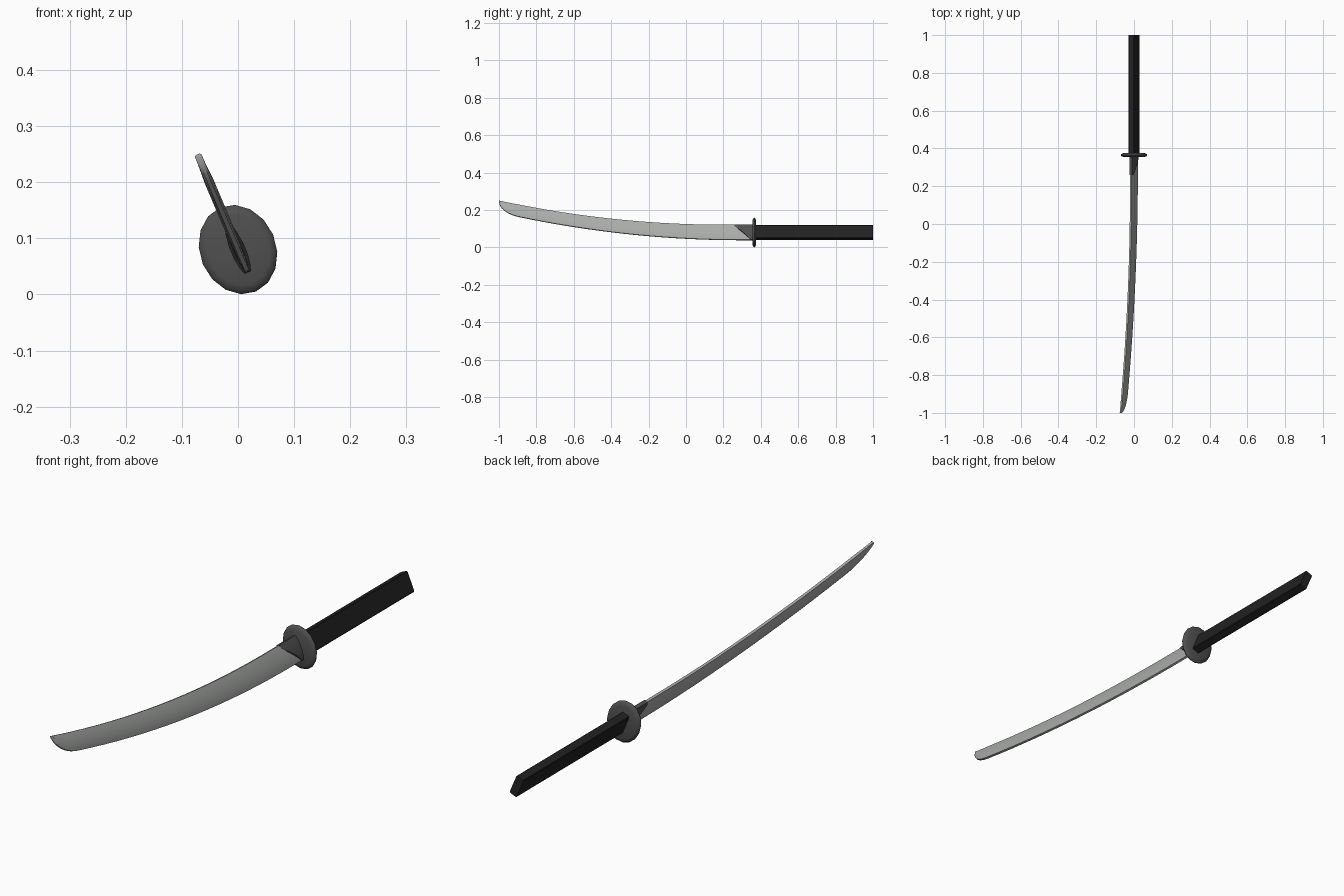
import bpy, math

if "Cube" in bpy.data.objects:
    bpy.data.objects.remove(bpy.data.objects["Cube"])

TILT = math.radians(23)
C, S = math.cos(TILT), math.sin(TILT)


def place(v, y, u):
    """Thickness v, length y, blade height u -> tilted world position."""
    return (v * C - u * S, y, 0.08 + u * C + v * S)


def material(name, rgb):
    m = bpy.data.materials.new(name)
    m.diffuse_color = (*rgb, 1)
    m.use_nodes = True
    m.node_tree.nodes["Principled BSDF"].inputs["Base Color"].default_value = m.diffuse_color
    return m


steel = material("blade steel", (0.40, 0.415, 0.40))
iron = material("dark iron", (0.08, 0.08, 0.08))
black = material("black wrap", (0.016, 0.016, 0.016))


def loft(name, rings, mat, smooth=None):
    """Skin equal-sized rings of (v, y, u) points and cap both ends."""
    n = len(rings[0])
    verts = [place(*p) for r in rings for p in r]
    faces = [(k * n + i, (k + 1) * n + i, (k + 1) * n + (i + 1) % n, k * n + (i + 1) % n)
             for k in range(len(rings) - 1) for i in range(n)]
    faces += [tuple(range(n)), tuple(reversed(range((len(rings) - 1) * n, len(rings) * n)))]
    me = bpy.data.meshes.new(name)
    me.from_pydata(verts, [], faces)
    ob = bpy.data.objects.new(name, me)
    bpy.context.collection.objects.link(ob)
    me.materials.append(mat)
    bpy.ops.object.select_all(action='DESELECT')
    ob.select_set(True)
    bpy.context.view_layer.objects.active = ob
    bpy.ops.object.mode_set(mode='EDIT')
    bpy.ops.mesh.select_all(action='SELECT')
    bpy.ops.mesh.normals_make_consistent(inside=False)
    bpy.ops.object.mode_set(mode='OBJECT')
    if smooth:
        bpy.ops.object.shade_smooth_by_angle(angle=math.radians(smooth))
    return ob


# half section: (fraction of height from edge to spine, half thickness)
HALF = [(0.0, 0.004), (0.12, 0.0065), (0.35, 0.0085), (0.6, 0.0085), (0.85, 0.0065), (1.0, 0.0045)]
SECTION = HALF + [(f, -t) for f, t in reversed(HALF)]


# blade: curved spine and edge, edge sweeping up into the tip
def blade_ring(y):
    top = 0.12 + 0.09 * max(0.2 - y, 0) ** 2
    low = 0.04 + 0.087 * max(0.3 - y, 0) ** 2
    s = min(max((-0.9 - y) / 0.1, 0), 1)
    low += (top - 0.006 - low) * (1 - math.sqrt(1 - s * s))
    a, b = (low - 0.08) / C, (top - 0.08) / C
    return [(t * (1 - 0.25 * s), y, a + (b - a) * f) for f, t in SECTION]


stations = [-1, -0.995, -0.985, -0.97, -0.95, -0.925] + [-0.9 + 1.26 * i / 18 for i in range(19)]
loft("blade", [blade_ring(y) for y in stations], steel, 40)


# collar: slanted sleeve, long on the spine and short on the edge
def collar_start(f):
    return 0.345 - 0.085 * min(1, f / 0.85) ** 1.2


def collar_ring(k):
    return [(t * 1.55, collar_start(f) * (1 - k) + 0.362 * k, -0.044 + 0.089 * f)
            for f, t in SECTION]


loft("collar", [collar_ring(0), collar_ring(0.5), collar_ring(1)], iron, 35)


# guard: oval plate with bevelled rim
def guard_ring(y, k, n=16):
    return [(0.068 * k * math.cos(2 * math.pi * i / n), y,
             0.0815 * k * math.sin(2 * math.pi * i / n)) for i in range(n)]


loft("guard", [guard_ring(y, k) for y, k in
               ((0.355, 0.8), (0.359, 0.95), (0.365, 1), (0.371, 0.95), (0.375, 0.8))], iron, 50)

# handle: straight four-sided grip with a tiny softened corner
hv, hu, ch = 0.0155, 0.038, 0.0025
outline = [(hv, hu - ch), (hv - ch, hu), (ch - hv, hu), (-hv, hu - ch),
           (-hv, ch - hu), (ch - hv, -hu), (hv - ch, -hu), (hv, ch - hu)]
loft("handle", [[(v, y, u) for v, u in outline] for y in (0.37, 1.0)], black)
